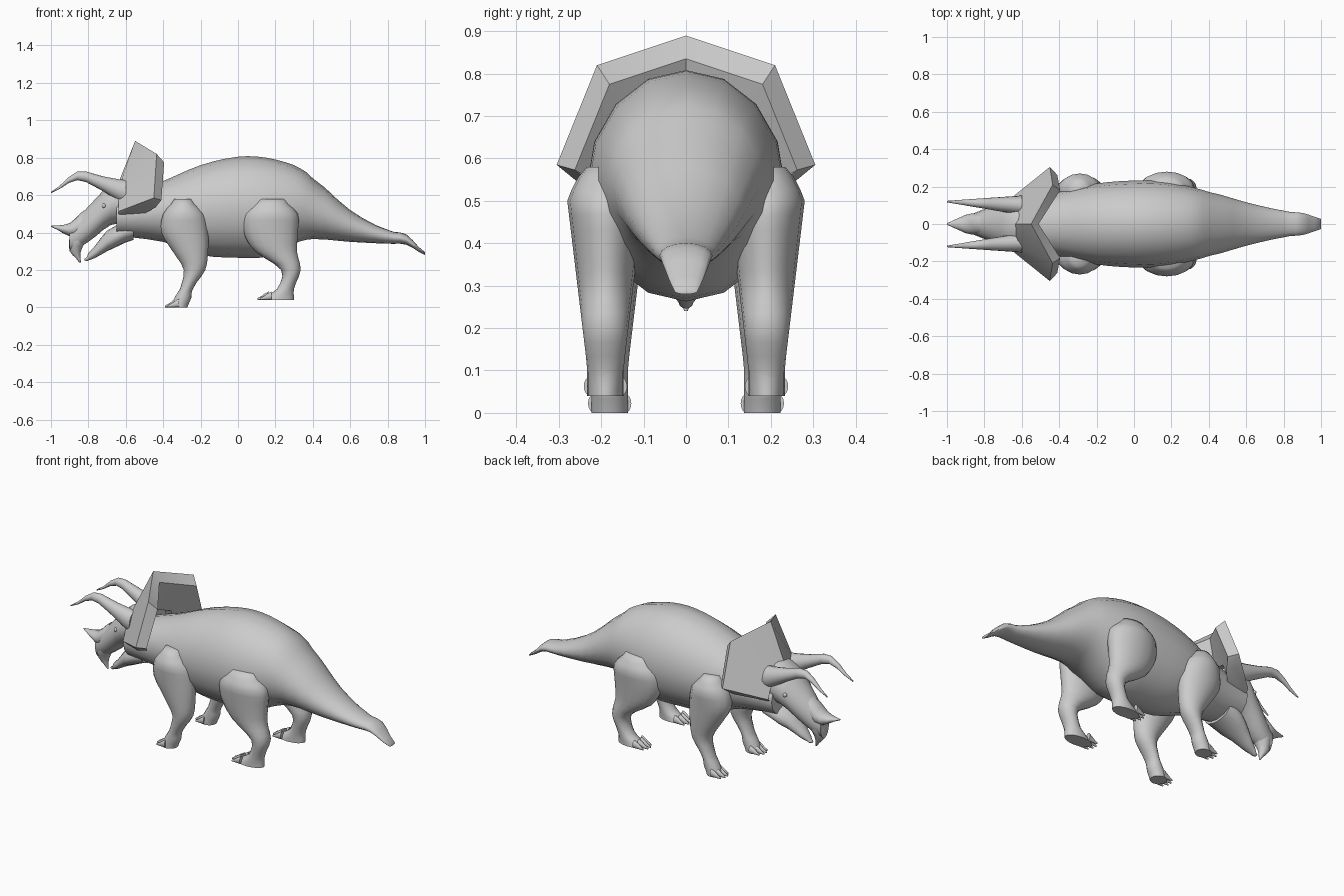
import bpy
import bmesh
from math import sin, cos, pi, radians

if "Cube" in bpy.data.objects:
    bpy.data.objects.remove(bpy.data.objects["Cube"], do_unlink=True)

# One plain hide colour for the whole animal
hide = bpy.data.materials.new("grey_hide")
hide.use_nodes = True
hide.diffuse_color = (0.6, 0.6, 0.6, 1)
shader = hide.node_tree.nodes["Principled BSDF"]
shader.inputs["Base Color"].default_value = hide.diffuse_color
shader.inputs["Roughness"].default_value = 0.8


def finish(name, bm, mirrored=False, sharp=60):
    """Turn a bmesh into a shaded object, optionally mirrored across the spine."""
    bmesh.ops.recalc_face_normals(bm, faces=bm.faces)
    mesh = bpy.data.meshes.new(name)
    bm.to_mesh(mesh)
    bm.free()
    mesh.shade_smooth()
    mesh.set_sharp_from_angle(angle=radians(sharp))
    mesh.materials.append(hide)
    obj = bpy.data.objects.new(name, mesh)
    bpy.context.scene.collection.objects.link(obj)
    if mirrored:
        mirror = obj.modifiers.new("other_side", 'MIRROR')
        mirror.use_axis = (False, True, False)
        mirror.use_mirror_merge = False


def smooth_outline(points, steps=3):
    """Add sections between the given ones along a flowing curve."""
    padded = [points[0]] + points + [points[-1]]
    result = []
    for before, start, end, after in zip(padded, padded[1:], padded[2:], padded[3:]):
        for step in range(steps):
            t = step / steps
            result.append([
                b + t * (c - a + t * (2 * a - 5 * b + 4 * c - d + t * (3 * (b - c) + d - a))) / 2
                if column else b + t * (c - b)
                for column, (a, b, c, d) in enumerate(zip(before, start, end, after))
            ])
    return result + [points[-1]]


def bridge(bm, first, second, closed):
    """Fill the strip of faces between two rows of vertices."""
    count = len(first)
    for i in range(count if closed else count - 1):
        j = (i + 1) % count
        bm.faces.new((first[i], first[j], second[j], second[i]))


def loft(name, outline, half_width, side=lambda p: 0, upright=False, mirrored=False):
    """Skin oval rings inside a side outline of (position, low, high) sections.
    Position runs along x, or along z when upright; width and side offset are rules."""
    bm = bmesh.new()
    rings = []
    sides = 16
    for position, low, high in smooth_outline(outline):
        radius = (high - low) / 2
        width = half_width(position, radius)
        ring = []
        for i in range(sides):
            angle = 2 * pi * i / sides
            across = (low + high) / 2 + radius * cos(angle)
            y = side(position) + width * sin(angle)
            place = (across, y, position) if upright else (position, y, across)
            ring.append(bm.verts.new(place))
        rings.append(ring)
    for first, second in zip(rings, rings[1:]):
        bridge(bm, first, second, closed=True)
    bm.faces.new(rings[0])
    bm.faces.new(rings[-1])
    finish(name, bm, mirrored)


# Neck, trunk and tail in one skin, broader where it is deeper
loft("body", [
    (-.65, .38, .6), (-.4, .35, .675), (-.2, .28, .76), (0, .265, .805), (.15, .27, .8),
    (.3, .34, .76), (.4, .365, .69), (.6, .35, .52), (.8, .34, .415), (.9, .335, .39),
    (1, .28, .295),
], lambda x, radius: .51 * radius ** .6)

# Skull and upper jaw, tapering to the snout
loft("skull", [(-.55, .45, .7), (-.68, .44, .66), (-.8, .35, .54), (-.9, .3, .44)],
     lambda x, radius: min(.13, .4 * (x + 1)))

# Hooked upper beak
loft("upper_beak", [(.45, -.88, -.78), (.38, -.9, -.8), (.3, -.9, -.84), (.24, -.85, -.84)],
     lambda z, radius: min(.05, .4 * (z - .23)), upright=True)

# Open lower jaw
loft("lower_jaw", [(-.56, .36, .47), (-.7, .3, .41), (-.8, .25, .29), (-.82, .25, .26)],
     lambda x, radius: min(.1, .5 * (x + .84)))

# Horns on the nose and over each eye
loft("nose_horn", [(-.82, .38, .52), (-.9, .38, .45), (-1, .43, .436)],
     lambda x, radius: min(.055, .004 + .45 * (x + 1)))
loft("brow_horn", [(-.6, .55, .68), (-.72, .62, .7), (-.86, .68, .725), (-1, .61, .617)],
     lambda x, radius: .004 + .12 * (x + 1), side=lambda x: .07 - .05 * x, mirrored=True)

# Bony neck shield: the rim outline is scaled into four strips of a hollow shell
rim = [(-.55, 0, .89), (-.435, .21, .82), (-.45, .305, .585), (-.48, .25, .54)]
rim = [(x, -y, z) for x, y, z in reversed(rim[1:])] + rim
bm = bmesh.new()
root, middle = -.64, .5
strips = []
for scale, reach, forward, drop in (
    (.5, 0, 0, .03),     # against the skull
    (1, 1, 0, 0),        # outer rim
    (.86, 1, .04, 0),    # inner rim
    (.5, .3, .07, .03),  # hollow around the neck
):
    strips.append([bm.verts.new((root + (x - root) * reach + forward, y * scale,
                                 middle + (z - middle) * scale - drop)) for x, y, z in rim])
for first, second in zip(strips, strips[1:] + strips[:1]):
    bridge(bm, first, second, closed=False)
for end in (0, -1):
    bm.faces.new([strip[end] for strip in strips])
finish("neck_shield", bm, sharp=40)

# Eyes
bm = bmesh.new()
bmesh.ops.create_uvsphere(bm, u_segments=10, v_segments=6, radius=.012)
bmesh.ops.translate(bm, verts=bm.verts, vec=(-.717, .107, .543))
finish("eye", bm, mirrored=True)


def leg_width(z, radius):
    """Thicker toward the thigh, rounded off where it joins the body."""
    return max(.043, .03 + .12 * z) * min(1, 10 * (.6 - z)) ** .5


# Legs, from shoulder or hip down to the sole
front_leg = [(.58, -.34, -.25), (.5, -.4, -.18), (.4, -.41, -.16), (.3, -.35, -.16),
             (.2, -.29, -.175), (.1, -.31, -.24), (.05, -.34, -.25), (0, -.36, -.27)]
hind_leg = [(.58, .1, .25), (.5, .03, .32), (.4, .03, .32), (.3, .09, .315),
            (.2, .23, .335), (.1, .21, .3), (.04, .13, .3)]

# Each leg carries four toes with blunt claws; the middle ones reach further
for name, outline, y, tip in (("front", front_leg, .18, -.39), ("hind", hind_leg, .19, .105)):
    loft(name + "_leg", outline, leg_width, side=lambda z: y, upright=True, mirrored=True)
    sole = outline[-1][0]
    for toe in range(4):
        claw = tip + (.014 if toe in (0, 3) else 0)
        loft(f"{name}_toe_{toe + 1}",
             [(claw + .06, sole, sole + .045), (claw, sole, sole + .01)],
             lambda x, radius: .003 + .2 * (x - claw),
             side=lambda x: y + .024 * (toe - 1.5), mirrored=True)
